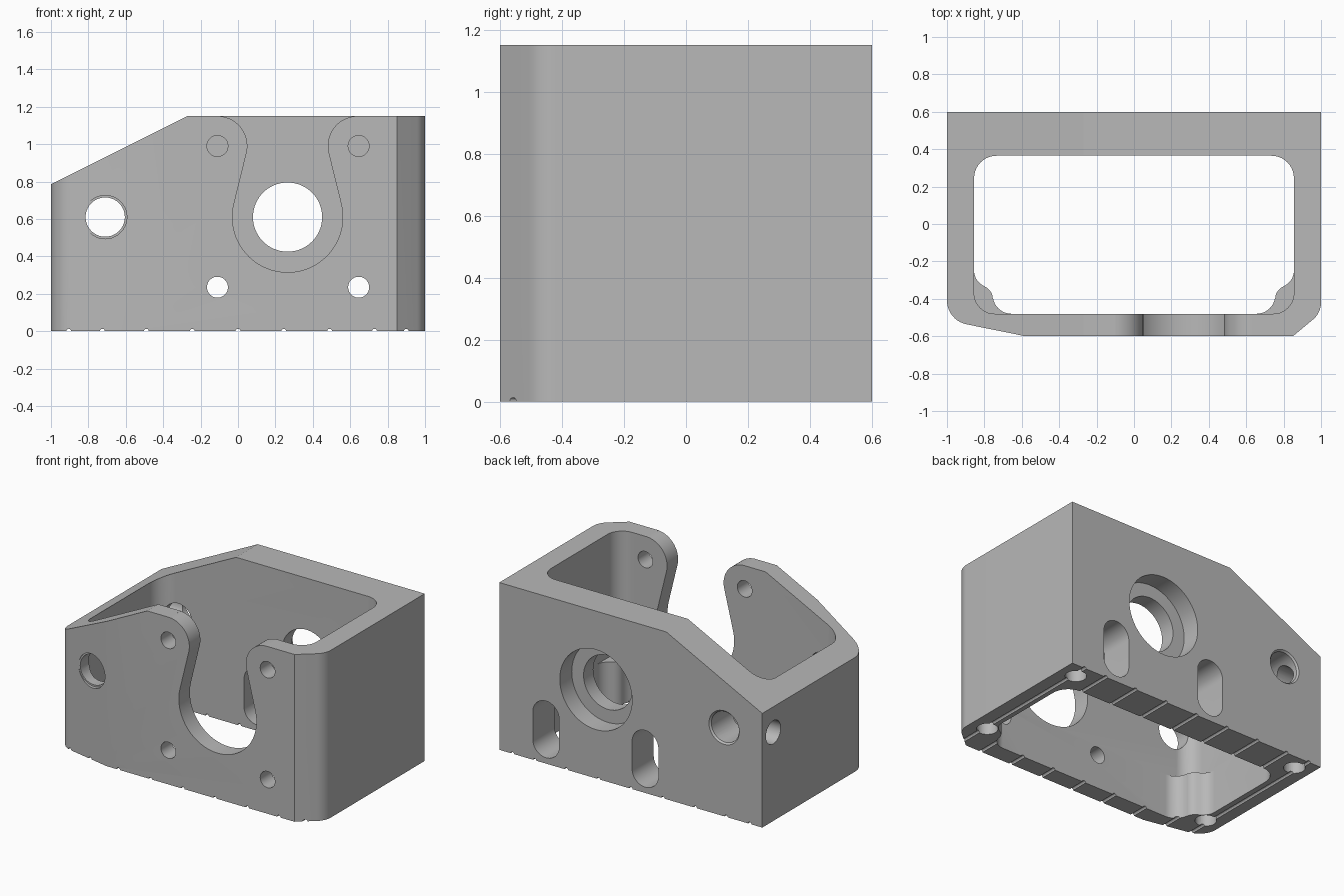
import bpy
from math import sin, cos, tan, radians, atan2, acos, hypot, pi
from mathutils import Vector, Matrix

if "Cube" in bpy.data.objects:
    bpy.data.objects.remove(bpy.data.objects["Cube"])

metal = bpy.data.materials.new("grey_metal")
metal.use_nodes = True
GREY = (0.48, 0.48, 0.48, 1)
metal.diffuse_color = GREY
metal.node_tree.nodes["Principled BSDF"].inputs["Base Color"].default_value = GREY


def arc(cx, cy, r, a0, a1, n=24):
    """Points along an arc, angles in degrees."""
    angles = [radians(a0 + (a1 - a0) * i / n) for i in range(n + 1)]
    return [(cx + r * cos(a), cy + r * sin(a)) for a in angles]


def rounded(corners, n=10):
    """Polygon with a fillet radius per corner: (x, y, radius)."""
    out = []
    for i, (x, y, r) in enumerate(corners):
        p = Vector((x, y))
        if not r:
            out.append((x, y))
            continue
        u = (Vector(corners[i - 1][:2]) - p).normalized()
        v = (Vector(corners[(i + 1) % len(corners)][:2]) - p).normalized()
        half = u.angle(v) / 2
        c = p + (u + v).normalized() * (r / sin(half))
        s, e = p + u * (r / tan(half)) - c, p + v * (r / tan(half)) - c
        a0 = atan2(s.y, s.x)
        sweep = (atan2(e.y, e.x) - a0 + pi) % (2 * pi) - pi
        for k in range(n + 1):
            a = a0 + sweep * k / n
            out.append((c.x + r * cos(a), c.y + r * sin(a)))
    return out


def prism(name, pts, lo, hi, axis="z", end_scale=None):
    """Extrude a 2D outline along an axis."""
    place = {"x": lambda a, b, c: (c, a, b),
             "y": lambda a, b, c: (a, c, b),
             "z": lambda a, b, c: (a, b, c)}[axis]
    n = len(pts)
    top = pts
    if end_scale:
        mx, my = sum(p[0] for p in pts) / n, sum(p[1] for p in pts) / n
        top = [(mx + (a - mx) * end_scale, my + (b - my) * end_scale) for a, b in pts]
    verts = [place(a, b, lo) for a, b in pts] + [place(a, b, hi) for a, b in top]
    faces = [tuple(range(n)), tuple(range(n, 2 * n))]
    faces += [(i, (i + 1) % n, n + (i + 1) % n, n + i) for i in range(n)]
    mesh = bpy.data.meshes.new(name)
    mesh.from_pydata(verts, [], faces)
    obj = bpy.data.objects.new(name, mesh)
    bpy.context.collection.objects.link(obj)
    bpy.context.view_layer.objects.active = obj
    bpy.ops.object.select_all(action="DESELECT")
    obj.select_set(True)
    bpy.ops.object.mode_set(mode="EDIT")
    bpy.ops.mesh.select_all(action="SELECT")
    bpy.ops.mesh.normals_make_consistent(inside=False)
    bpy.ops.object.mode_set(mode="OBJECT")
    return obj


def disc(x, y, r, n=40):
    return arc(x, y, r, 0, 360, n)[:-1]


# Housing block with one chamfered and one swept front corner
housing = prism("housing", rounded([
    (1, 0.6, 0), (-1, 0.6, 0), (-1, -0.515, 0.13),
    (-0.58, -0.6, 0), (0.85, -0.6, 0), (1, -0.475, 0.12)]), 0, 1.15)
housing.data.materials.append(metal)


def cut(cutter):
    cutter.hide_render = True
    mod = housing.modifiers.new("cut", "BOOLEAN")
    mod.operation = "DIFFERENCE"
    mod.solver = "EXACT"
    mod.object = cutter
    bpy.context.view_layer.objects.active = housing
    bpy.ops.object.modifier_apply(modifier=mod.name)
    bpy.data.objects.remove(cutter)


# Cavity: plain upper part, lower part leaves two corner bosses
W, BACK, FRONT, BOSS = 0.855, 0.365, -0.48, 0.3
cut(prism("upper_cavity", rounded([
    (W, BACK, 0.12), (-W, BACK, 0.12), (-W, FRONT, 0.11), (W, FRONT, 0.11)]), BOSS, 1.4))
left_side = [(-W, BACK, 0.12), (-W, -0.3, 0.09), (-0.755, -0.36, 0.07), (-0.755, FRONT, 0.1)]
right_side = [(-x, y, r) for x, y, r in reversed(left_side)]
cut(prism("lower_cavity", rounded(left_side + right_side), -0.2, BOSS + 0.02))

# Sloped top on one side
cut(prism("slope_cut", [(-0.27, 1.15), (-1.27, 0.65), (-1.27, 1.5), (-0.27, 1.5)], -1, 1, "y"))

# Keyhole opening in the front wall between two rounded lugs
CX, CZ, R = 0.265, 0.61, 0.295
LX, RX, LZ, LR = -0.11, 0.64, 0.99, 0.16
dx, dz = CX - LX, CZ - LZ
t = (atan2(dz, dx) + acos((R + LR) / hypot(dx, dz))) * 180 / pi
keyhole = arc(LX, LZ, LR, 86, t) + arc(CX, CZ, R, 180 + t, 360 - t, 48)
keyhole += arc(RX, LZ, LR, 180 - t, 94)
keyhole += [(keyhole[-1][0], 1.3), (keyhole[0][0], 1.3)]
cut(prism("keyhole_cut", keyhole, -0.8, -0.3, "y"))

# Bolt holes in the front wall, slots in the back wall
for x in (LX, RX + 0.005):
    for z in (0.235, LZ):
        cut(prism("bolt_hole", disc(x, z, 0.056), -0.8, -0.3, "y"))
    slot = arc(x, 0.33, 0.1, 0, 180) + arc(x, 0.14, 0.1, 180, 360)
    cut(prism("back_slot", slot, 0.2, 0.8, "y"))

# Stepped shaft bore in the back wall
cut(prism("shaft_bore", disc(CX, CZ, 0.185, 64), 0.2, 0.8, "y"))
cut(prism("counterbore", disc(CX, CZ, 0.275, 64), 0.47, 0.8, "y"))

# Cross bore through both walls with chamfered mouths
PX = -0.71
cut(prism("cross_bore", disc(PX, CZ, 0.105), -0.8, 0.8, "y"))
cut(prism("back_chamfer", disc(PX, CZ, 0.12), 0.605, 0.585, "y", 0.85))
cut(prism("front_chamfer", disc(PX, CZ, 0.116), -0.65, -0.55, "y"))

# Side hole meeting the cross bore
cut(prism("side_hole", disc(0.48, CZ, 0.08), -1.2, PX, "x"))

# Blind screw holes in the base
for x in (-0.88, 0.88):
    for y in (-0.36, 0.49):
        cut(prism("base_hole", disc(x, y, 0.067, 32), -0.1, 0.25))

# Fine grooves across the underside
for x in (-0.905, -0.725, -0.49, -0.245, 0, 0.245, 0.49, 0.73, 0.9):
    cut(prism("groove", disc(x, 0, 0.013, 12), -0.8, 0.8, "y"))

bpy.ops.object.select_all(action="DESELECT")
housing.select_set(True)
bpy.context.view_layer.objects.active = housing
bpy.ops.object.shade_smooth_by_angle(angle=radians(25))
